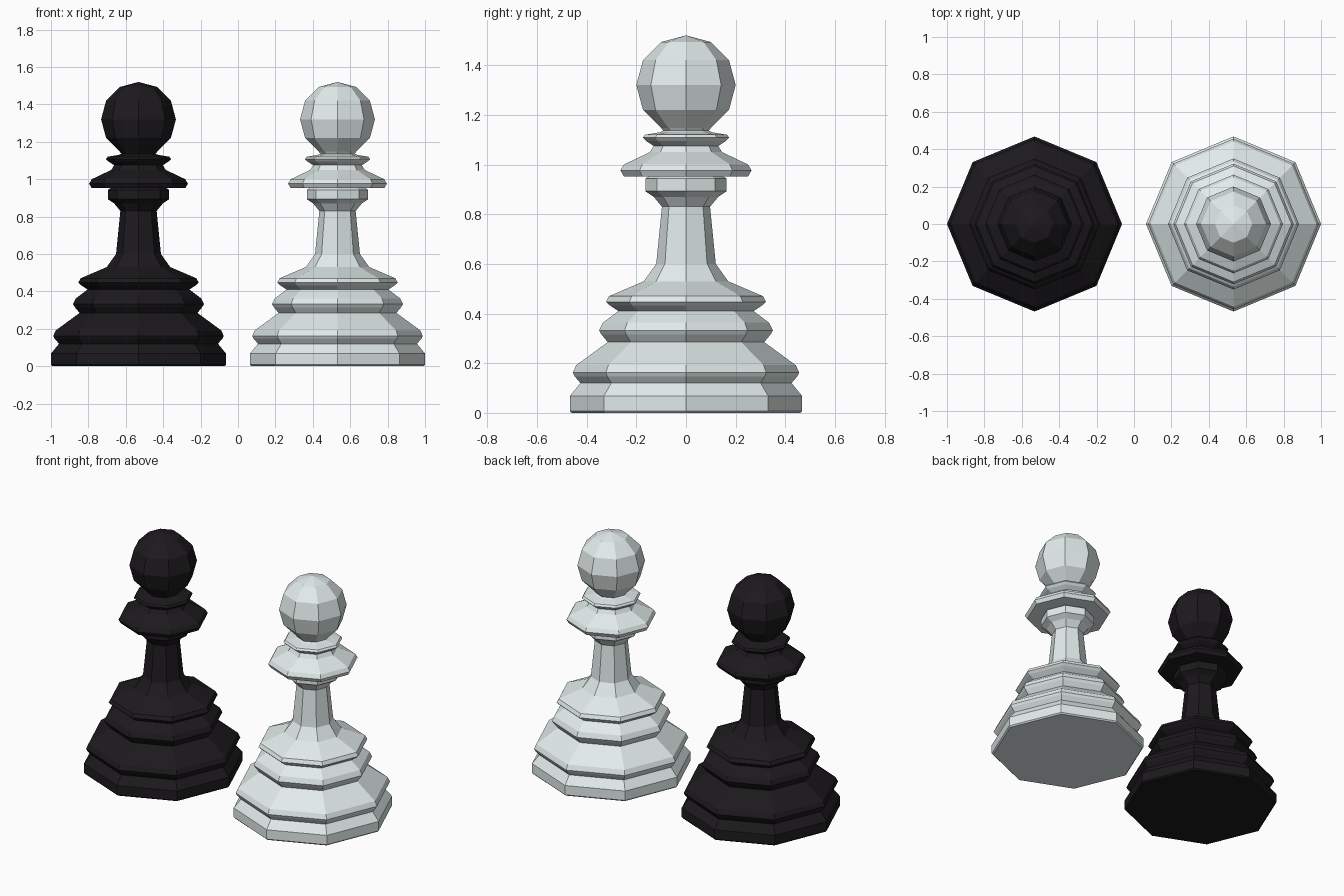
import bpy, bmesh
from math import sin, cos, pi, radians

if "Cube" in bpy.data.objects:
    bpy.data.objects.remove(bpy.data.objects["Cube"])

SIDES = 8

# Half profiles (radius, height), bottom to top
BODY = [(0.46, 0), (0.468, 0.008), (0.468, 0.068), (0.425, 0.12),
        (0.448, 0.147), (0.456, 0.162), (0.442, 0.192),
        (0.315, 0.285), (0.34, 0.315), (0.35, 0.332), (0.335, 0.363),
        (0.272, 0.41), (0.307, 0.433), (0.322, 0.447), (0.31, 0.47),
        (0.17, 0.53), (0.12, 0.6), (0.097, 0.83), (0.13, 0.87),
        (0.164, 0.893), (0.164, 0.943), (0.15, 0.952)]
COLLAR = [(0.15, 0.952), (0.25, 0.952), (0.264, 0.976), (0.25, 1.0),
          (0.145, 1.05), (0.13, 1.075), (0.16, 1.094), (0.174, 1.108),
          (0.165, 1.12), (0.105, 1.13), (0.092, 1.136), (0.1, 1.147)]
HEAD = [(0.2 * cos(radians(a)), 1.32 + 0.2 * sin(radians(a)))
        for a in (-60, -30, 0, 30, 60)]


def lathe(name, profile, x, mat, bottom=False, tip=None):
    """Turn a profile into a flat-faced eight-sided solid."""
    bm = bmesh.new()
    rings = [[bm.verts.new((r * cos(2 * pi * i / SIDES), r * sin(2 * pi * i / SIDES), z))
              for i in range(SIDES)] for r, z in profile]
    for low, high in zip(rings, rings[1:]):
        for i in range(SIDES):
            j = (i + 1) % SIDES
            bm.faces.new((low[i], low[j], high[j], high[i]))
    if bottom:
        bm.faces.new(rings[0][::-1])
    if tip is not None:
        top = bm.verts.new((0, 0, tip))
        for i in range(SIDES):
            bm.faces.new((rings[-1][i], rings[-1][(i + 1) % SIDES], top))
    mesh = bpy.data.meshes.new(name)
    bm.to_mesh(mesh)
    bm.free()
    mesh.materials.append(mat)
    ob = bpy.data.objects.new(name, mesh)
    ob.location.x = x
    bpy.context.collection.objects.link(ob)


# Dark pawn on the left, light pawn on the right
for label, x, colour in (("dark", -0.532, (0.012, 0.010, 0.012, 1)),
                         ("light", 0.532, (0.76, 0.84, 0.83, 1))):
    mat = bpy.data.materials.new(label + "_finish")
    mat.diffuse_color = colour
    mat.use_nodes = True
    mat.node_tree.nodes["Principled BSDF"].inputs["Base Color"].default_value = mat.diffuse_color
    lathe(label + "_pawn_body", BODY, x, mat, bottom=True)
    lathe(label + "_pawn_collar", COLLAR, x, mat)
    lathe(label + "_pawn_head", HEAD, x, mat, tip=1.52)
